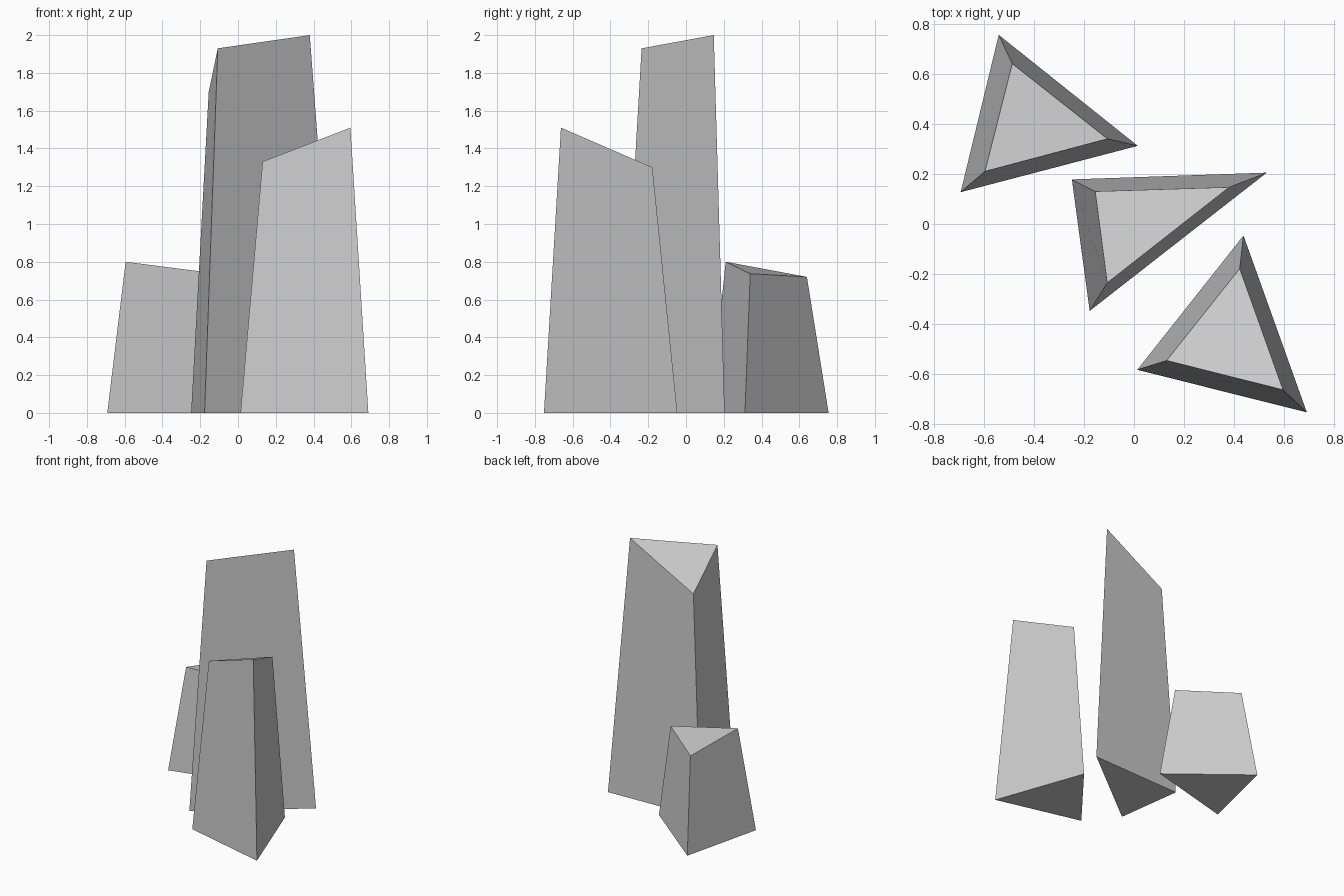
import bpy, bmesh

if "Cube" in bpy.data.objects:
    bpy.data.objects.remove(bpy.data.objects["Cube"])


def crystal(name, base, top):
    """Tapered three-sided shard with a slanted cap."""
    bm = bmesh.new()
    lo = [bm.verts.new((x, y, 0)) for x, y in base]
    hi = [bm.verts.new(p) for p in top]
    bm.faces.new(lo[::-1])
    bm.faces.new(hi)
    for i in range(3):
        j = (i + 1) % 3
        bm.faces.new((lo[i], lo[j], hi[j], hi[i]))
    bmesh.ops.recalc_face_normals(bm, faces=bm.faces)
    mesh = bpy.data.meshes.new(name)
    bm.to_mesh(mesh)
    bm.free()
    obj = bpy.data.objects.new(name, mesh)
    bpy.context.collection.objects.link(obj)


# Short shard at the back left
crystal("short_crystal",
        [(-0.54, 0.755), (-0.692, 0.127), (0.015, 0.312)],
        [(-0.486, 0.64, 0.72), (-0.595, 0.21, 0.80), (-0.106, 0.34, 0.737)])

# Tall shard in the middle
crystal("tall_crystal",
        [(-0.248, 0.178), (-0.177, -0.347), (0.53, 0.205)],
        [(-0.155, 0.13, 1.70), (-0.107, -0.235, 1.93), (0.38, 0.147, 2.0)])

# Medium shard at the front right
crystal("medium_crystal",
        [(0.437, -0.046), (0.013, -0.582), (0.69, -0.752)],
        [(0.422, -0.178, 1.30), (0.13, -0.545, 1.33), (0.595, -0.662, 1.51)])
